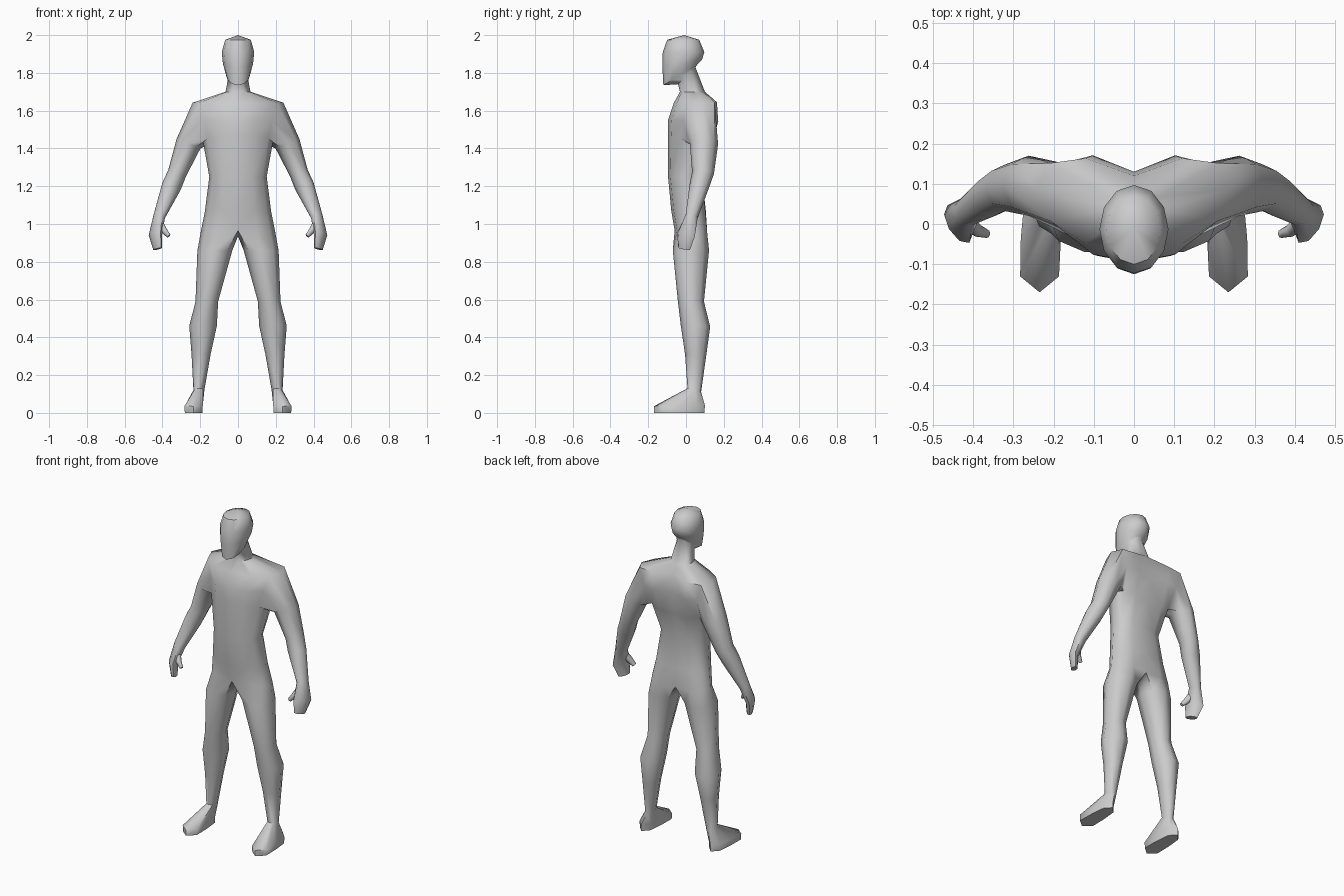
import bpy, bmesh
from math import sin, cos, pi, radians
from mathutils import Vector

if "Cube" in bpy.data.objects:
    bpy.data.objects.remove(bpy.data.objects["Cube"])

bm = bmesh.new()


def strip(w, yf, yb, zf, zb, s=0):
    """Half cross-section of the trunk: 7 points from front centre to back centre."""
    out = []
    for i in range(7):
        a = pi * i / 6
        t = (1 - cos(a)) / 2
        x = w * sin(a) if 0 < i < 6 else 0
        out.append(bm.verts.new((x, yf + (yb - yf) * t + s * sin(a) * t, zf + (zb - zf) * t)))
    return out


def leg_ring(x0, x1, y0, y1, zf, zb, box=1.0, taper=0.0):
    """8-sided leg section; point 7 is the inner side, point 1 the front."""
    out = []
    for k in range(8):
        a = 2 * pi * (k + 1) / 8
        t = (1 - sin(a)) / 2
        dx = -cos(a) * (x1 - x0) / 2 * (box if k % 2 == 0 else 1) * (1 - taper * t)
        out.append(bm.verts.new(((x0 + x1) / 2 + dx, y0 + (y1 - y0) * t, zf + (zb - zf) * t)))
    return out


def limb_rings(mesh, path):
    """8-sided sections square to a path of (x, y, z, radius out, radius back, twist)."""
    pts = [Vector(p[:3]) for p in path]
    rings = []
    for n, (x, y, z, ro, rb, tw) in enumerate(path):
        d = (pts[min(n + 1, len(pts) - 1)] - pts[max(n - 1, 0)]).normalized()
        u = Vector((cos(radians(tw)), -sin(radians(tw)), 0))
        u = (u - d * u.dot(d)).normalized()
        b = u.cross(d)
        rings.append([mesh.verts.new(pts[n] + u * ro * cos((k - 1) * pi / 4)
                                     + b * rb * sin((k - 1) * pi / 4)) for k in range(8)])
    return rings


def bridge(mesh, rings):
    for lo, hi in zip(rings, rings[1:]):
        for k in range(8):
            j = (k + 1) % 8
            mesh.faces.new((lo[k], lo[j], hi[j], hi[k]))


def finish(mesh, name):
    loose = [v for v in mesh.verts if not v.link_faces]
    bmesh.ops.delete(mesh, geom=loose, context='VERTS')
    bmesh.ops.recalc_face_normals(mesh, faces=mesh.faces[:])
    me = bpy.data.meshes.new(name)
    mesh.to_mesh(me)
    mesh.free()
    ob = bpy.data.objects.new(name, me)
    bpy.context.collection.objects.link(ob)
    bpy.ops.object.select_all(action='DESELECT')
    ob.select_set(True)
    bpy.context.view_layer.objects.active = ob
    bpy.ops.object.shade_smooth_by_angle(angle=radians(55))
    ob.modifiers.new("Mirror", 'MIRROR')


# Trunk, neck and head, from the hips up
levels = [strip(*p) for p in (
    (.197, -.060, .105, .965, .95, .04),    # hips
    (.175, -.078, .105, 1.07, 1.07, .02),   # pelvis
    (.152, -.095, .085, 1.25, 1.25, .02),   # waist
    (.185, -.095, .115, 1.47, 1.40, .06),   # armpits
    (.205, -.095, .130, 1.55, 1.54, .12),   # chest
    (.240, -.065, .120, 1.64, 1.645, .12),  # shoulders
    (.066, -.032, .100, 1.70, 1.70),        # neck base
    (.050, -.042, .050, 1.74, 1.83),        # neck top
    (.064, -.120, .060, 1.735, 1.845),      # jaw
    (.080, -.125, .085, 1.83, 1.87),        # cheeks
    (.086, -.123, .097, 1.91, 1.91),        # brow
    (.068, -.100, .070, 1.975, 1.975))]     # crown
for n, (lo, hi) in enumerate(zip(levels, levels[1:])):
    for i in range(6):
        if n in (3, 4) and i in (2, 3):     # arm opening
            continue
        bm.faces.new((lo[i], lo[i + 1], hi[i + 1], hi[i]))
pole = bm.verts.new((0, -.01, 2))
for i in range(6):
    bm.faces.new((levels[-1][i], levels[-1][i + 1], pole))

# Arm and hand, grown from the arm opening
pit, mid, top = levels[3:6]
arm = [[top[2], top[3], top[4], mid[4], pit[4], pit[3], pit[2], mid[2]]]
arm += limb_rings(bm, (
    (.262, .095, 1.425, .068, .075, 0),
    (.322, .090, 1.27, .050, .058, 0),
    (.352, .070, 1.20, .052, .052, 5),
    (.417, .030, 1.04, .033, .036, 25),
    (.437, .000, .945, .027, .055, 30),
    (.425, -.010, .868, .018, .036, 30)))
bridge(bm, arm)
bm.faces.new(arm[-1])

# Leg and foot, grown from the hips and the crotch point
leg = [levels[0] + [bm.verts.new((0, .03, .935))]]
leg += [leg_ring(*p) for p in (
    (.030, .215, -.070, .122, .86, .86),
    (.105, .225, -.043, .095, .59, .59),
    (.112, .258, -.028, .128, .465, .455),
    (.145, .246, -.005, .108, .31, .31),
    (.178, .236, .008, .080, .13, .11),
    (.180, .290, -.170, .100, .035, .04, 1.3, .3),
    (.182, .288, -.170, .098, 0, 0, 1.3, .3))]
bridge(bm, leg)
bm.faces.new(leg[-1])
finish(bm, "body")

# Thumbs
tm = bmesh.new()
thumb = limb_rings(tm, (
    (.415, .012, 1.01, .016, .020, 30),
    (.392, -.015, .965, .016, .019, 30),
    (.366, -.024, .936, .010, .012, 30)))
bridge(tm, thumb)
tm.faces.new(thumb[0])
tm.faces.new(thumb[-1])
finish(tm, "thumbs")
